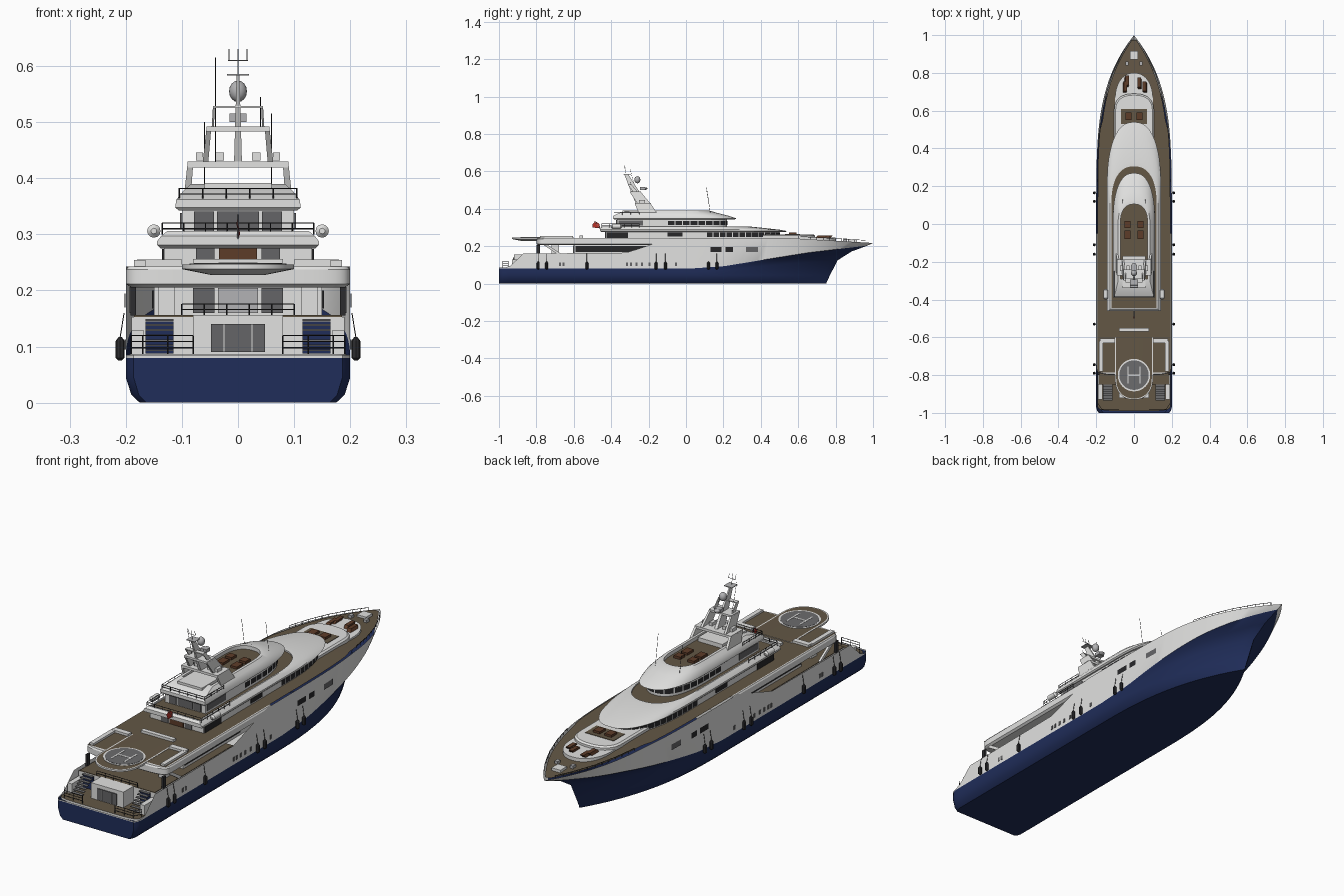
import bpy, bmesh, math
from mathutils import Vector

if "Cube" in bpy.data.objects:
    bpy.data.objects.remove(bpy.data.objects["Cube"], do_unlink=True)


def material(name, r, g, b):
    m = bpy.data.materials.new(name)
    m.diffuse_color = (r, g, b, 1)
    m.use_nodes = True
    m.node_tree.nodes["Principled BSDF"].inputs["Base Color"].default_value = (r, g, b, 1)
    return m


WHITE = material("white paint", .76, .76, .75)
NAVY = material("navy paint", .014, .026, .1)
TEAK = material("teak deck", .125, .095, .06)
GLASS = material("dark glass", .02, .02, .022)
PALE = material("grey glass", .13, .13, .135)
BLACK = material("black rubber", .025, .025, .028)
GREY = material("grey pad", .15, .15, .155)
RED = material("red cloth", .45, .03, .02)
WOOD = material("brown wood", .11, .045, .022)
METAL = material("pale metal", .45, .45, .46)


def mesh(name, verts, faces, mats, idx=None):
    me = bpy.data.meshes.new(name)
    me.from_pydata([tuple(v) for v in verts], [], faces)
    for m in mats:
        me.materials.append(m)
    if idx:
        me.polygons.foreach_set("material_index", idx)
    bm = bmesh.new()
    bm.from_mesh(me)
    bmesh.ops.recalc_face_normals(bm, faces=bm.faces)
    bm.to_mesh(me)
    bm.free()
    me.polygons.foreach_set("use_smooth", [True] * len(me.polygons))
    me.set_sharp_from_angle(angle=math.radians(32))
    ob = bpy.data.objects.new(name, me)
    bpy.context.collection.objects.link(ob)
    return ob


def loft(name, rings, mats, bands=None, top=0):
    """Skin closed rings of equal length; one material index per band, one for the top."""
    n = len(rings[0])
    faces, idx = [tuple(range(n))], [0]
    for k in range(len(rings) - 1):
        for i in range(n):
            j = (i + 1) % n
            faces.append((k * n + i, k * n + j, (k + 1) * n + j, (k + 1) * n + i))
            idx.append(bands[k] if bands else 0)
    faces.append(tuple((len(rings) - 1) * n + i for i in range(n)))
    idx.append(top)
    return mesh(name, [p for r in rings for p in r], faces, mats, idx)


def plan(z, y0, y1, w, yc, p=2.4, n=12):
    """Deck outline with a square end at y0 and a rounded nose at y1."""
    half = [(w, y0)]
    for i in range(n + 1):
        a = math.pi / 2 * i / n
        half.append((w * max(math.cos(a), 0) ** (2 / p), yc + (y1 - yc) * math.sin(a) ** (2 / p)))
    half[-1] = (0, y1)
    return [Vector((x, y, z)) for x, y in half] + [Vector((-x, y, z)) for x, y in half[-2::-1]]


def box(name, x, y, z, mat, mirror=False):
    for s in ((1, -1) if mirror else (1,)):
        rings = [[(s * a, b, c) for a, b in ((x[0], y[0]), (x[1], y[0]), (x[1], y[1]), (x[0], y[1]))] for c in z]
        loft(name, rings, [mat])


def beam(name, a, b, sx, sy, mat, taper=1):
    rings = [[(c[0] + i * sx * t, c[1] + j * sy * t, c[2]) for i, j in ((-1, -1), (1, -1), (1, 1), (-1, 1))]
             for c, t in ((a, 1), (b, taper))]
    loft(name, rings, [mat])


def tube(name, paths, r, mat):
    cu = bpy.data.curves.new(name, 'CURVE')
    cu.dimensions, cu.bevel_depth, cu.bevel_resolution = '3D', r, 1
    for path in paths:
        sp = cu.splines.new('POLY')
        sp.points.add(len(path) - 1)
        for q, p in zip(sp.points, path):
            q.co = (*p, 1)
    cu.materials.append(mat)
    bpy.context.collection.objects.link(bpy.data.objects.new(name, cu))


def rail(name, path, h, bars=2):
    path = [Vector(p) for p in path]
    up = Vector((0, 0, h))
    lines = [[p + up * (k + 1) / bars for p in path] for k in range(bars)]
    for a, b in zip(path, path[1:]):
        n = max(1, round((b - a).length / .04))
        lines += [[a.lerp(b, i / n), a.lerp(b, i / n) + up] for i in range(n + 1)]
    tube(name, lines, .0012, BLACK)


def glazing(name, outline, ymin, z0, z1, count, gap=.12, off=.003, mat=GLASS):
    """Row of panes wrapped round the nose of an outline."""
    pts = [p for p in outline if p.y > ymin]
    pts = [Vector((pts[0].x, ymin, 0))] + pts + [Vector((pts[-1].x, ymin, 0))]
    pts = [Vector((p.x, p.y, 0)) for p in pts]
    lens = [0]
    for a, b in zip(pts, pts[1:]):
        lens.append(lens[-1] + (b - a).length)

    def at(d):
        for i in range(len(pts) - 1):
            if d <= lens[i + 1] + 1e-6:
                t = (pts[i + 1] - pts[i]).normalized()
                return pts[i] + t * (d - lens[i]) + Vector((t.y, -t.x, 0)) * off
    verts, faces, step = [], [], lens[-1] / count
    for k in range(count):
        a, m, b = (at((k + f) * step) for f in (gap / 2, .5, 1 - gap / 2))
        o = len(verts)
        for p in (a, m, b):
            verts += [(p.x, p.y, z0), (p.x, p.y, z1)]
        faces += [(o, o + 2, o + 3, o + 1), (o + 2, o + 4, o + 5, o + 3)]
    mesh(name, verts, faces, [mat])


def interp(pts, y):
    for (a, u), (b, v) in zip(pts, pts[1:]):
        if y <= b:
            return u + (v - u) * max(0, (y - a) / (b - a))
    return pts[-1][1]


# Hull: rows of points from keel to gunwale, each ending on the raked stem
sheer = lambda y: interp([(-.95, .085), (-.87, .16), (-.32, .165), (-.08, .243), (.55, .243), (1, .217)], y)
paint = lambda y: interp([(.02, .08), (.2, .092), (.4, .125), (.65, .165), (.97, .203)], y)
width = lambda y, end=1, p=4: 1 - max(0, y / end) ** p
stations = [0, .006, .016, .03, .045, .065, .1, .2, .34, .38, .42, .46] + [.5 + .02 * i for i in range(26)]
rows = [(lambda y: 0, 0, .75, 2.6), (lambda y: 0, .175, .75, 2.6), (lambda y: .014, .19, .755, 2.6),
        (lambda y: .045, .2, .77, 2.6), (lambda y: .045 + (paint(y) - .045) * .5, .2, .81, 2.8),
        (lambda y: .045 + (paint(y) - .045) * .8, .2, .885, 3.1), (paint, .2, .97, 3.6), (sheer, .2, 1, 4)]
verts, faces, idx, n = [], [], [], len(rows)
for side in (1, -1):
    base = len(verts)
    for s in stations:
        tuck = interp([(0, .93), (.006, .975), (.016, 1)], s)
        for zf, w, end, p in rows:
            y = -1 + (end + 1) * s
            verts.append((side * w * width(y, end, p) * tuck, y, zf(y * .97 / end if zf is not sheer else y)))
    for i in range(len(stations) - 1):
        for k in range(n - 1):
            a = base + i * n + k
            faces.append((a, a + 1, a + n + 1, a + n))
            idx.append(1 if k < n - 2 else 0)
m = len(stations) * n
for k in range(n - 1):
    faces.append((k, k + 1, m + k + 1, m + k))
    idx.append(1 if k < n - 2 else 0)
hull = mesh("hull", verts, faces, [WHITE, NAVY], idx)

# Upper deck: white slab aft, teak sheet running to the bow
flip = lambda ring: [Vector((p.x, -p.y, p.z)) for p in ring]
loft("upper_deck_slab", [flip(plan(z, .05, .8 - d, .2 - d, .74, 5)) for z, d in
     ((.205, .01), (.212, 0), (.237, 0), (.243, .004))], [WHITE])
ys = [-.785, -.7, -.4] + [.05 * i for i in range(20)] + [.975]
dv = [(s * max(0, .192 * width(y) - .008 * (y > .5)), y, min(.2455, sheer(y) + .002) if y > 0 else .245)
      for y in ys for s in (-1, 1)]
mesh("teak_deck", dv, [(2 * i, 2 * i + 1, 2 * i + 3, 2 * i + 2) for i in range(len(ys) - 1)], [TEAK])
rail("bow_rail", [(s * .19 * width(y), y, sheer(y)) for s in (1,) for y in (.6, .7, .8, .9, .96)], .012, 1)
rail("bow_rail", [(-.19 * width(y), y, sheer(y)) for y in (.6, .7, .8, .9, .96)], .012, 1)

# Stern: swim platform, main deck block, stairs and garage door
loft("swim_platform", [flip(plan(z, .8, .99, .193, .95, 5)) for z in (.078, .087)], [WHITE, TEAK], top=1)
box("main_deck", (-.19, .19), (-.85, -.08), (.08, .153), WHITE)
box("main_deck_teak", (-.185, .185), (-.85, -.3), (.153, .156), TEAK)
box("stern_garage", (-.08, .08), (-.92, -.85), (.085, .156), WHITE)
box("garage_door", (-.048, .048), (-.924, -.92), (.09, .14), PALE)
box("garage_mullion", (-.026, -.024), (-.926, -.924), (.09, .14), WHITE, True)
box("stair_back", (.115, .165), (-.855, -.85), (.088, .145), NAVY, True)
box("stair_wall", (.168, .19), (-.93, -.85), (.085, .13), WHITE, True)
for i in range(7):
    box("stair_tread", (.115, .165), (-.935 + .012 * i, -.92 + .012 * i), (.092 + .009 * i, .095 + .009 * i), GREY, True)
rail("main_deck_rail", [(-.1, -.85, .156), (.1, -.85, .156)], .02)
for s in (1, -1):
    rail("stern_rail", [(s * .08, -.98, .087), (s * .17, -.98, .087), (s * .19, -.95, .087)], .033, 3)
    # Fenders hung along the hull
    for y in (-.79, -.745, -.53, -.16, -.11, .12, .165):
        f = [plan(0, 0, 0, 0, 0)]
        ring = lambda z, r: [(s * .21 + r * math.cos(a * math.pi / 4), y + r * math.sin(a * math.pi / 4), z) for a in range(8)]
        loft("fender", [ring(.075, .003), ring(.08, .008), ring(.11, .008), ring(.117, .003)], [BLACK])
        tube("fender_rope", [[(s * .21, y, .117), (s * .203, y, .16)]], .001, BLACK)
    # Hull windows and portholes
    for a, b, mat in ((.13, .19, GLASS), (.21, .25, GLASS), (.32, .385, PALE)):
        mesh("hull_window", [(s * (.2 * width(y) + .0025), y, z) for y, z in ((a, .17), (b, .17), (b, .195), (a, .195))],
             [(0, 1, 2, 3)], [mat])
    for y in (-.68, -.66, -.32, -.3, -.27, -.24, -.2, -.06):
        box("porthole", (s * .2, s * .202), (y, y + .011), (.095, .113), PALE)

# Main saloon beneath the overhang, with pillars and struts
box("main_saloon", (-.15, .15), (-.6, -.05), (.155, .206), WHITE)
box("saloon_side_glass", (.15, .153), (-.59, -.2), (.168, .2), GLASS, True)
box("saloon_door", (-.036, .036), (-.604, -.6), (.16, .204), METAL)
box("saloon_aft_glass", (.042, .08), (-.604, -.6), (.16, .204), PALE, True)
box("aft_pillar", (.112, .142), (-.72, -.68), (.155, .206), WHITE, True)
box("side_post", (.182, .192), (-.8, -.78), (.155, .206), BLACK, True)
for s in (1, -1):
    beam("side_strut", (s * .188, -.68, .16), (s * .188, -.75, .206), .005, .012, WHITE)

# Helipad
loft("helipad_platform", [flip(plan(z, .6, .93 - d, .1 - d, .82, 2.2)) for z, d in
     ((.228, .05), (.238, 0), (.246, 0), (.2465, .006))], [WHITE, TEAK], [0, 0, 0], 1)
circle = lambda r, z: [(r * math.cos(a * math.pi / 24), -.8 + r * math.sin(a * math.pi / 24), z) for a in range(48)]
loft("pad_ring", [circle(.086, .246), circle(.086, .248)], [WHITE])
loft("pad_disc", [circle(.078, .246), circle(.078, .249)], [GREY])
box("pad_mark_bar", (.028, .035), (-.845, -.755), (.249, .25), WHITE, True)
box("pad_mark_cross", (-.028, .028), (-.804, -.796), (.249, .25), WHITE)
box("aft_sofa", (-.08, .08), (-.57, -.55), (.243, .256), WHITE)
box("aft_locker", (.1, .18), (-.63, -.605), (.243, .255), WHITE, True)
box("aft_bench", (.165, .185), (-.78, -.62), (.243, .254), WHITE, True)

# Foredeck lounge
loft("lounge_base", [plan(z, .4, .8, .1, .66, 2.2) for z in (.21, .246)], [WHITE])
loft("lounge_step", [plan(z, .4, .69 - d, .105 - d, .6) for z, d in ((.22, 0), (.256, 0), (.262, .008))], [WHITE])
box("lounge_well", (-.07, .07), (.53, .61), (.26, .264), TEAK)
box("lounge_table", (.012, .045), (.55, .59), (.264, .274), WOOD, True)
for x, y in ((-.05, .72), (-.04, .75), (.03, .74), (.06, .72)):
    beam("sun_lounger", (x, y, .246), (x * .9, y + .01, .258), .009, .025, WOOD)
box("foredeck_hatch", (-.022, .022), (.87, .915), (.218, .236), WHITE)
box("anchor_winch", (.03, .045), (.84, .86), (.22, .24), METAL, True)

# Second tier: cabin, window bands and domed roof with teak walkway
tier2 = plan(.24, -.43, .5, .132, .18)
loft("second_tier", [tier2, plan(.28, -.43, .5, .132, .18)], [WHITE])
loft("second_tier_roof", [plan(.275, -.45, .53, .138, .18), plan(.281, -.46, .54, .144, .18),
     plan(.288, -.46, .5, .144, .17), plan(.297, -.46, .42, .137, .14), plan(.306, -.45, .33, .126, .1),
     plan(.306, -.445, .305, .12, .1), plan(.3, -.445, .305, .12, .1)], [WHITE, TEAK], top=1)
glazing("second_tier_windows", tier2, .11, .25, .273, 26)
box("second_tier_aft_side_glass", (.132, .135), (-.425, -.31), (.243, .274), GLASS, True)
box("second_tier_mid_glass", (.132, .135), (-.1, -.02), (.252, .272), GLASS, True)
box("second_tier_door", (-.034, .034), (-.434, -.43), (.243, .275), WOOD)
box("second_tier_aft_glass", (.042, .075), (-.434, -.43), (.243, .275), PALE, True)
rail("second_tier_rail", [(.135, -.25, .3), (.135, -.45, .3), (-.135, -.45, .3), (-.135, -.25, .3)], .02)
for s in (1, -1):
    ring = lambda y, r: [(s * .15 + r * math.cos(a * math.pi / 6), y, .306 + r * math.sin(a * math.pi / 6)) for a in range(12)]
    loft("raft_canister", [ring(y, r) for y, r in ((-.4, .005), (-.393, .012), (-.35, .012), (-.343, .005))], [WHITE])

# Third tier: bridge, roof and sundeck
tier3 = plan(.3, -.37, .22, .1, 0)
loft("bridge", [tier3, plan(.347, -.37, .22, .1, 0)], [WHITE])
glazing("bridge_windows", tier3, -.1, .312, .335, 18)
box("bridge_aft_side_glass", (.1, .103), (-.36, -.23), (.31, .338), PALE, True)
box("bridge_aft_door", (-.037, .037), (-.374, -.37), (.303, .341), PALE)
box("bridge_aft_glass", (.043, .078), (-.374, -.37), (.303, .341), PALE, True)
loft("bridge_roof", [plan(.343, -.385, .26, .106, 0), plan(.348, -.39, .27, .112, 0), plan(.362, -.39, .23, .11, 0),
     plan(.377, -.36, .17, .098, 0), plan(.39, -.3, .125, .084, 0), plan(.39, -.29, .105, .072, 0),
     plan(.374, -.29, .105, .072, 0)], [WHITE, TEAK], top=1)
rail("sundeck_rail", [(.105, -.25, .362), (.105, -.385, .362), (-.105, -.385, .362), (-.105, -.25, .362)], .02)
box("sundeck_table", (.018, .05), (-.02, .015), (.374, .385), WOOD, True)
box("sundeck_seat", (.018, .05), (-.08, -.035), (.374, .384), WOOD, True)
box("mast_base", (-.06, .06), (-.34, -.17), (.36, .392), WHITE)

# Mast: stacked raked arches
for x0, x1, z0, z1, ya, yb, d, t in ((.09, .085, .37, .425, -.2, -.23, .05, .006),
                                     (.058, .052, .428, .488, -.225, -.27, .035, .005),
                                     (.045, .043, .49, .527, -.27, -.3, .012, .002)):
    for s in (1, -1):
        beam("mast_leg", (s * x0, ya, z0), (s * x1, yb, z1), t, d, WHITE, .85)
    box("mast_crossbar", (-x1 - t * .8, x1 + t * .8), (yb - d * .85, yb + d * .85), (z1 - t, z1 + t * .8), WHITE)
beam("mast_spine", (0, -.24, .43), (0, -.32, .585), .007, .03, WHITE, .35)
box("mast_platform", (-.02, .02), (-.335, -.295), (.583, .586), METAL)
box("radar_bar", (-.015, .015), (-.245, -.22), (.5, .515), METAL)
box("satellite_box", (.025, .04), (-.25, -.22), (.432, .446), WHITE, True)
box("satellite_box", (.062, .075), (-.25, -.22), (.432, .446), WHITE, True)
for name, z, y, r in (("radome", .555, -.26, .016), ("lower_radome", .508, -.22, .014)):
    prof = [(math.cos(a), math.sin(a)) for a in (math.pi * (i / 8 - .5) * .98 for i in range(9))]
    flat = 1.2 if r > .015 else .5
    loft(name, [[(r * c * math.cos(k * math.pi / 8), y + r * c * math.sin(k * math.pi / 8), z + r * flat * h)
                 for k in range(16)] for c, h in prof], [METAL])
tube("mast_top_aerials", [[(x, -.32, .585 if x == 0 else .61), (x, -.33, .63)] for x in (-.016, 0, .016)]
     + [[(-.018, -.325, .61), (.018, -.325, .61)]], .001, METAL)
tube("whip_aerials", [[(-.04, -.25, .43), (-.04, -.3, .615)], [(.06, .13, .38), (.06, .11, .515)],
     [(.04, -.28, .49), (.04, -.3, .545)], [(-.06, .13, .38), (-.06, .11, .5)]], .0008, BLACK)

# Ensign on its raked staff
tube("flag_staff", [[(0, -.45, .28), (0, -.49, .335)]], .0015, METAL)
mesh("flag", [(0, -.46, .295), (.004, -.5, .3), (-.003, -.5, .318), (0, -.485, .333), (0, -.462, .318)], [(0, 1, 2, 3, 4)], [RED])
